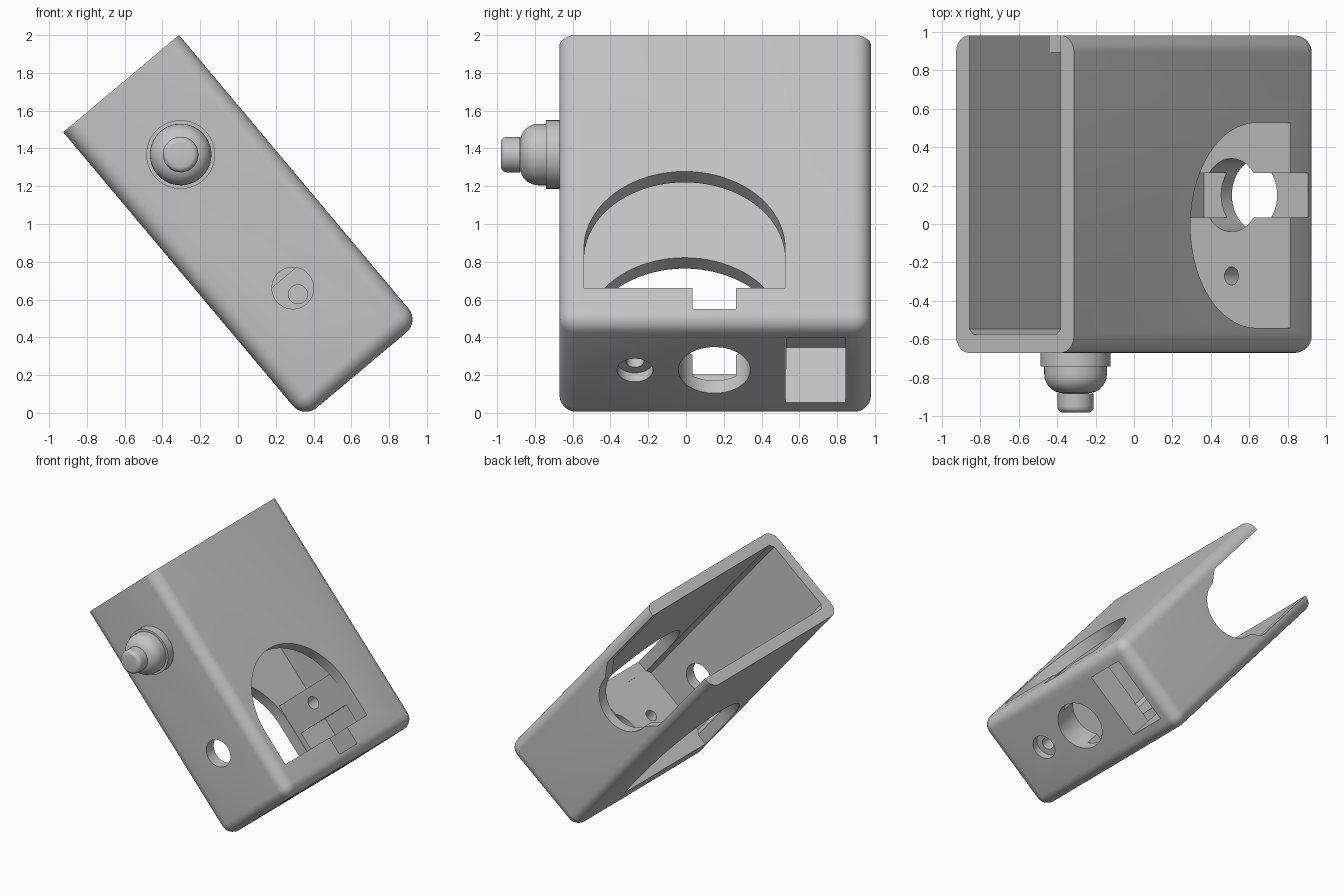
import bpy, bmesh, math
from mathutils import Matrix, Vector

if "Cube" in bpy.data.objects:
    bpy.data.objects.remove(bpy.data.objects["Cube"], do_unlink=True)

grey = bpy.data.materials.new("plain grey")
grey.use_nodes = True
colour = (0.55, 0.55, 0.55, 1)
grey.diffuse_color = colour
grey.node_tree.nodes["Principled BSDF"].inputs["Base Color"].default_value = colour

# Local frame: x across the case, y front to back, z up to the open end at 0
TILT = Matrix.Translation((-0.925, 0, 1.486)) @ Matrix.Rotation(math.radians(-40), 4, "Y")
WIDE, DEEP, WALL = 0.8, 1.98, 0.09
FRONT, BACK = -0.67, 0.98


def add_object(name, bm):
    bmesh.ops.recalc_face_normals(bm, faces=bm.faces)
    mesh = bpy.data.meshes.new(name)
    bm.to_mesh(mesh)
    bm.free()
    mesh.materials.append(grey)
    ob = bpy.data.objects.new(name, mesh)
    bpy.context.collection.objects.link(ob)
    ob.matrix_world = TILT
    return ob


def prism(name, points, axis, lo, hi, bevel=None, width=0.0, segments=1):
    """Extrude a 2D outline along one axis; bevel picks edges to round."""
    def place(p, d):
        return {"X": (d, p[0], p[1]), "Y": (p[0], d, p[1]), "Z": (p[0], p[1], d)}[axis]
    bm = bmesh.new()
    face = bm.faces.new([bm.verts.new(place(p, lo)) for p in points])
    step = Vector(place((0, 0), hi - lo))
    out = bmesh.ops.extrude_face_region(bm, geom=[face], use_keep_orig=True)
    bmesh.ops.translate(bm, verts=[v for v in out["geom"] if isinstance(v, bmesh.types.BMVert)], vec=step)
    bmesh.ops.recalc_face_normals(bm, faces=bm.faces)
    if bevel:
        edges = [e for e in bm.edges if bevel(*[v.co for v in e.verts])]
        bmesh.ops.bevel(bm, geom=edges, offset=width, segments=segments,
                        profile=0.5, affect="EDGES")
    return add_object(name, bm)


def block(name, x0, x1, y0, y1, z0, z1, **kw):
    return prism(name, [(x0, y0), (x1, y0), (x1, y1), (x0, y1)], "Z", z0, z1, **kw)


def arc(cx, cy, r, start, end, n):
    angles = [math.radians(start + (end - start) * i / n) for i in range(n + 1)]
    return [(cx + r * math.cos(a), cy + r * math.sin(a)) for a in angles]


def rod(name, cx, cy, r, axis, lo, hi):
    return prism(name, arc(cx, cy, r, 0, 360, 48)[:-1], axis, lo, hi)


def cut(target, cutter):
    cutter.hide_render = True
    mod = target.modifiers.new("cut", "BOOLEAN")
    mod.operation, mod.solver, mod.object = "DIFFERENCE", "EXACT", cutter
    bpy.context.view_layer.objects.active = target
    bpy.ops.object.modifier_apply(modifier=mod.name)
    bpy.data.objects.remove(cutter, do_unlink=True)


def smooth(ob):
    bpy.ops.object.select_all(action="DESELECT")
    ob.select_set(True)
    bpy.context.view_layer.objects.active = ob
    bpy.ops.object.shade_smooth_by_angle(angle=math.radians(25))


# Rounded case, square at the open end
case = block("case", 0, WIDE, FRONT, BACK, -DEEP, 0,
             bevel=lambda a, b: min(a.z, b.z) < -1, width=WALL, segments=8)

# Main cavity with chamfered front corners, then the deeper front bay
for y1, floor in ((0.89, -1.34), (0.53, -1.75)):
    cut(case, block("cavity", WALL, WIDE - WALL, -0.575, y1, floor, 0.2,
                    bevel=lambda a, b: abs(a.z - b.z) > 1 and a.y < 0, width=0.03))

# Arched window through both broad walls
arch = [(-0.54, -1.749), (0.525, -1.749)] + arc(-0.0075, -1.475, 0.5325, 0, 180, 40)
cut(case, prism("arch", arch, "X", -0.2, 1.0))

# Channel across the floor and out through the sill
cut(case, block("channel", WALL + 0.005, 1.0, 0.035, 0.265, -1.893, -1.6))

# Back slot with sloped shoulders and a half-round end
mid = WIDE / 2
slot = [(0.708, 0.2), (0.092, 0.2), (0.092, -0.65)]
slot += arc(mid, -0.765, 0.235, 180, 360, 24) + [(0.708, -0.65)]
cut(case, prism("slot", slot, "Y", 0.8, 1.2))

# Closed end: large hole, countersunk screw hole and a square port
cut(case, rod("large_hole", mid, 0.15, 0.19, "Z", -2.1, -1.6))
cut(case, rod("screw_head", mid, -0.27, 0.095, "Z", -2.1, -1.92))
cut(case, rod("screw_hole", mid, -0.27, 0.047, "Z", -2.1, -1.6))
cut(case, block("port", 0.134, 0.67, 0.528, 0.845, -2.1, -1.6))

# Front hole and the small hole in the inner rib
cut(case, rod("front_hole", mid, -1.413, 0.11, "Y", -0.8, -0.5))
cut(case, rod("rib_hole", mid, -1.456, 0.05, "Y", 0.5, 0.7))
smooth(case)

# Stepped knob on the front, turned from a profile
profile = [(0, 0), (0.182, 0), (0.182, 0.07), (0.163, 0.07)]
profile += [(r, 0.11 + h) for r, h in arc(0.063, 0, 0.1, 0, 90, 8)]
profile += [(0.094, 0.21)]
profile += [(r, h) for r, h in arc(0.064, 0.28, 0.03, 0, 90, 5)] + [(0, 0.31)]
bm = bmesh.new()
verts = [bm.verts.new((r, 0, h)) for r, h in profile]
edges = [bm.edges.new(pair) for pair in zip(verts, verts[1:])]
bmesh.ops.spin(bm, geom=verts + edges, cent=(0, 0, 0), axis=(0, 0, 1),
               angle=math.tau, steps=48, use_duplicate=False)
bmesh.ops.remove_doubles(bm, verts=bm.verts, dist=0.0005)
knob = add_object("front_knob", bm)
knob.matrix_world = (TILT @ Matrix.Translation((mid, FRONT, -0.49))
                     @ Matrix.Rotation(math.radians(90), 4, "X"))
smooth(knob)
